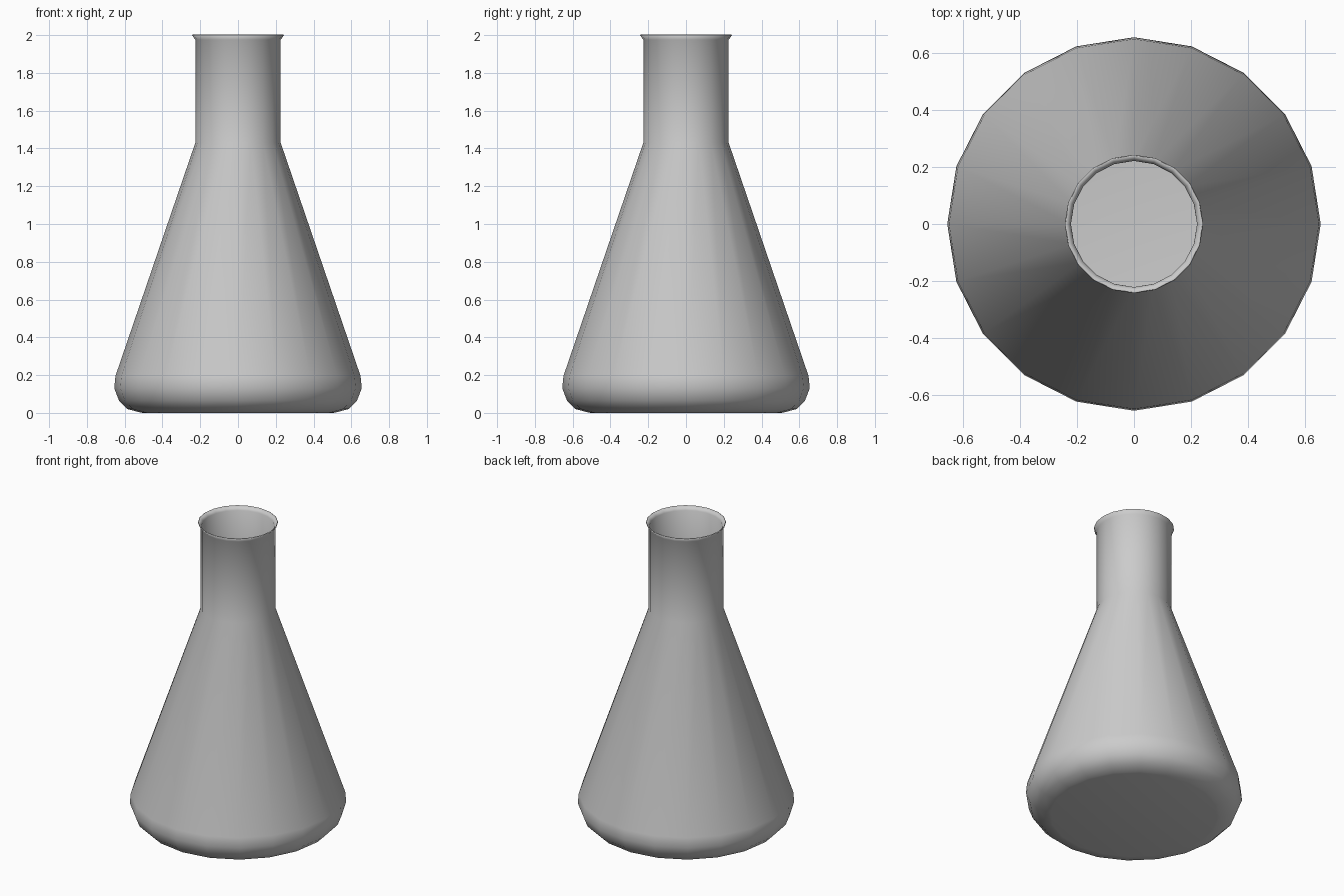
import bpy
import bmesh
from math import radians
from mathutils import Vector

SIDES = 20

cube = bpy.data.objects.get("Cube")
if cube:
    bpy.data.objects.remove(cube, do_unlink=True)

# Plain grey glass
glass = bpy.data.materials.new("grey_glass")
glass.use_nodes = True
grey = (0.6, 0.6, 0.6, 1)
glass.diffuse_color = grey
glass.node_tree.nodes["Principled BSDF"].inputs["Base Color"].default_value = grey

# Flask outline (radius, height): base, rounded heel, cone, neck, flared lip
profile = [(0, 0), (0.505, 0), (0.52, 0.003), (0.585, 0.02), (0.63, 0.065),
           (0.655, 0.13), (0.649, 0.195), (0.226, 1.43), (0.226, 1.975),
           (0.243, 2.0)]

# Turn the outline around the vertical axis
bm = bmesh.new()
points = [bm.verts.new((r, 0, z)) for r, z in profile]
edges = [bm.edges.new(pair) for pair in zip(points, points[1:])]
bmesh.ops.spin(bm, geom=points + edges, cent=Vector(), axis=(0, 0, 1),
               angle=radians(360), steps=SIDES, use_merge=True)
bmesh.ops.remove_doubles(bm, verts=bm.verts[:], dist=0.0005)
bmesh.ops.recalc_face_normals(bm, faces=bm.faces[:])

# Make sure the outside faces out
bm.faces.ensure_lookup_table()
cone = max(bm.faces, key=lambda f: f.calc_area())
center = cone.calc_center_median()
if cone.normal.dot(Vector((center.x, center.y, 0))) < 0:
    bmesh.ops.reverse_faces(bm, faces=bm.faces[:])

mesh = bpy.data.meshes.new("flask")
bm.to_mesh(mesh)
bm.free()
mesh.materials.append(glass)
flask = bpy.data.objects.new("flask", mesh)
bpy.context.collection.objects.link(flask)

# Thin wall, kept inside the outline
wall = flask.modifiers.new("thin_wall", "SOLIDIFY")
wall.thickness = 0.005
wall.offset = -1

bpy.ops.object.select_all(action="DESELECT")
flask.select_set(True)
bpy.context.view_layer.objects.active = flask
bpy.ops.object.shade_smooth_by_angle(angle=radians(40))
